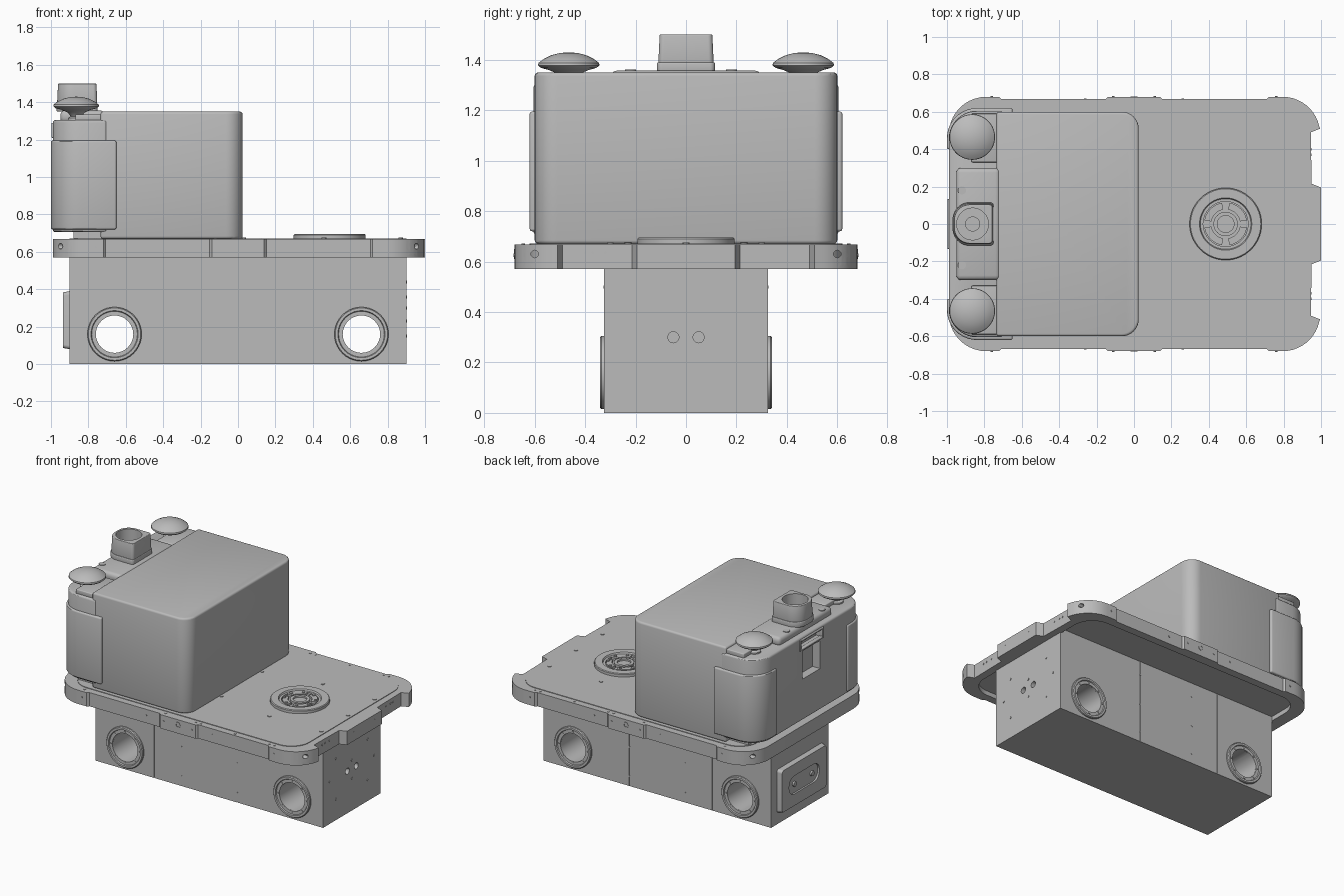
import bpy, bmesh, math
from math import pi, sin, cos, radians
from mathutils import Matrix, Vector

if "Cube" in bpy.data.objects:
    bpy.data.objects.remove(bpy.data.objects["Cube"], do_unlink=True)

grey = bpy.data.materials.new("plain grey")
grey.use_nodes = True
GREY = (0.5, 0.5, 0.5, 1)
grey.diffuse_color = GREY
grey.node_tree.nodes["Principled BSDF"].inputs["Base Color"].default_value = GREY
parts = []


def finish(name, bm, bevel=0, segments=3):
    bmesh.ops.recalc_face_normals(bm, faces=bm.faces)
    mesh = bpy.data.meshes.new(name)
    bm.to_mesh(mesh)
    bm.free()
    mesh.materials.append(grey)
    ob = bpy.data.objects.new(name, mesh)
    bpy.context.collection.objects.link(ob)
    parts.append(ob)
    if bevel:
        mod = ob.modifiers.new("edge", "BEVEL")
        mod.width, mod.segments = bevel, segments
        mod.limit_method, mod.angle_limit = "ANGLE", radians(50)
        apply(ob, mod)
    return ob


def apply(ob, mod):
    with bpy.context.temp_override(object=ob, active_object=ob, selected_objects=[ob]):
        bpy.ops.object.modifier_apply(modifier=mod.name)


def cut(ob, cutter):
    mod = ob.modifiers.new("cut", "BOOLEAN")
    mod.operation, mod.solver, mod.object = "DIFFERENCE", "EXACT", cutter
    apply(ob, mod)
    parts.remove(cutter)
    bpy.data.objects.remove(cutter, do_unlink=True)


def arc(cx, cy, r, a0, a1, n=10):
    return [(cx + r * cos(radians(a0 + (a1 - a0) * i / n)),
             cy + r * sin(radians(a0 + (a1 - a0) * i / n))) for i in range(n + 1)]


def rounded(x0, x1, y0, y1, rr=0, rl=0):
    """Rounded rectangle; rr for the corners at x1, rl for those at x0."""
    pts = []
    for x, y, sx, sy, a, r in ((x1, y1, 1, 1, 0, rr), (x0, y1, -1, 1, 90, rl),
                               (x0, y0, -1, -1, 180, rl), (x1, y0, 1, -1, 270, rr)):
        pts += arc(x - sx * r, y - sy * r, r, a, a + 90) if r else [(x, y)]
    return pts


def extrude(name, pts, z0, z1, bevel=0, matrix=None, top_scale=1, segments=3):
    bm = bmesh.new()
    c = sum((Vector(p) for p in pts), Vector((0, 0))) / len(pts)
    low = [bm.verts.new((x, y, z0)) for x, y in pts]
    high = [bm.verts.new((*(c + (Vector(p) - c) * top_scale), z1)) for p in pts]
    bm.faces.new(low)
    bm.faces.new(high)
    for i in range(len(pts)):
        j = (i + 1) % len(pts)
        bm.faces.new((low[i], low[j], high[j], high[i]))
    if matrix:
        bm.transform(matrix)
    return finish(name, bm, bevel, segments)


def box(name, x0, x1, y0, y1, z0, z1, bevel=0):
    return extrude(name, rounded(x0, x1, y0, y1), z0, z1, bevel)


def facing(direction, at):
    """Places local z along a direction."""
    return Matrix.Translation(at) @ Vector(direction).to_track_quat("Z", "Y").to_matrix().to_4x4()


def lathe(name, profile, at, direction=(0, 0, 1), n=40):
    bm = bmesh.new()
    vs = [bm.verts.new((r, 0, z)) for r, z in profile]
    es = [bm.edges.new(p) for p in zip(vs, vs[1:])]
    bmesh.ops.spin(bm, geom=vs + es, axis=(0, 0, 1), cent=(0, 0, 0), angle=2 * pi, steps=n)
    bmesh.ops.remove_doubles(bm, verts=bm.verts, dist=1e-5)
    bm.transform(facing(direction, at))
    return finish(name, bm)


def rod(name, r, length, at, direction=(0, 0, 1), n=12, r2=None):
    return lathe(name, [(0, 0), (r, 0), (r if r2 is None else r2, length), (0, length)],
                 at, direction, n)


# Chassis with wheel bores, seams and wheel flanges
chassis = box("chassis", -0.9, 0.9, -0.325, 0.325, 0, 0.61)
for x in (-0.66, 0.66):
    cut(chassis, rod("bore", 0.1, 1, (x, 0.5, 0.16), (0, -1, 0), 32))
for x in (-0.435, 0.22):
    for s in (-1, 1):
        cut(chassis, box("seam", x - 0.002, x + 0.002, s * 0.325 - 0.004, s * 0.325 + 0.004, -0.1, 0.7))
for y in (-0.05, 0.05):
    cut(chassis, rod("port", 0.022, 0.2, (0.8, y, 0.3), (1, 0, 0), 20))
for s in (-1, 1):
    for x in (-0.66, 0.66):
        lathe("wheel_flange", [(0.1, -0.01), (0.1, 0.008), (0.122, 0.008), (0.126, 0.016),
                               (0.14, 0.016), (0.145, 0.01), (0.145, -0.01)],
              (x, s * 0.325, 0.16), (0, s, 0))
        for k in range(8):
            a = k * pi / 4
            rod("flange_bolt", 0.006, 0.012, (x + 0.112 * cos(a), s * 0.325, 0.16 + 0.112 * sin(a)), (0, s, 0), 8)
    for x in (-0.22, 0.22):
        for z in (0.07, 0.28, 0.5):
            rod("side_bolt", 0.006, 0.003, (x, s * 0.325, z), (0, s, 0), 8)
    for y, z in ((0.18, 0.44), (0.25, 0.3), (0.18, 0.15)):
        rod("end_bolt", 0.008, 0.004, (0.9, s * y, z), (1, 0, 0), 8)
for z in (0.23, 0.36):
    rod("end_bolt", 0.008, 0.004, (0.9, 0, z), (1, 0, 0), 8)

# Rear cover with a rounded slot
to_rear = Matrix(((0, 0, -1, -0.9), (1, 0, 0, 0), (0, 1, 0, 0), (0, 0, 0, 1)))
cover = extrude("rear_cover", rounded(-0.26, 0.26, 0.08, 0.39, 0.02, 0.02), 0, 0.035, 0, to_rear, 0.96)
cut(cover, extrude("slot", rounded(-0.17, 0.17, 0.17, 0.3, 0.06, 0.06), 0.022, 0.1, 0, to_rear))
for y in (-0.1, 0.1):
    rod("cover_knob", 0.018, 0.014, (-0.92, y, 0.235), (-1, 0, 0))

# Deck rim: stepped outline, hollow underneath, tie-down holes in the corners
half = [(1, 0.195), (0.95, 0.215), (0.945, 0.49), (0.995, 0.51)]
half += arc(0.795, 0.48, 0.2, 12, 90)
for x in (0.72, -0.14):
    half += [(x, 0.68), (x - 0.012, 0.667), (x - 0.558, 0.667), (x - 0.57, 0.68)]
    if x > 0:
        half[-2:] = [(0.152, 0.667), (0.14, 0.68)]
    else:
        half[-2:] = [(-0.708, 0.667), (-0.72, 0.68)]
half += arc(-0.79, 0.48, 0.2, 90, 180)
outline = half + [(x, -y) for x, y in reversed(half)]
rim = extrude("deck_rim", outline, 0.57, 0.668)
cut(rim, extrude("underside", rounded(-0.9, 0.89, -0.61, 0.61, 0.15, 0.15), 0.5, 0.603))
for sx in (-1, 1):
    for sy in (-1, 1):
        cut(rim, rod("funnel", 0.02, 0.09, (sx * 0.88, sy * 0.57, 0.63), (sx, sy, 0), 24, 0.047))
    cut(rim, rod("eye_y", 0.015, 2, (sx * 0.92, -1, 0.63), (0, 1, 0)))
    cut(rim, rod("eye_x", 0.015, 2, (-1, sx * 0.6, 0.63), (1, 0, 0)))
extrude("deck_plate", rounded(-0.9, 0.9, -0.62, 0.62, 0.14, 0.14), 0.602, 0.672)

# Rim fixings
for s in (-1, 1):
    for x in (-0.76, -0.12, 0.12, 0.16, 0.43, 0.7, 0.74):
        rod("rim_bolt", 0.007, 0.003, (x, s * 0.645, 0.668), n=8)
    for x in (-0.76, -0.26, -0.11, 0.11, 0.26, 0.76):
        rod("edge_bolt", 0.007, 0.004, (x, s * 0.666 if 0.15 < abs(x) < 0.71 else s * 0.68, 0.625), (0, s, 0), 8)
    lathe("side_socket", [(0.012, 0), (0.012, 0.003), (0.02, 0.003), (0.02, 0)], (0, s * 0.68, 0.63), (0, s, 0), 20)
    for y in (0.32, 0.37, 0.4):
        rod("front_rim_bolt", 0.007, 0.004, (0.946, s * y, 0.635), (1, 0, 0), 8)
    rod("bumper_bolt", 0.007, 0.003, (0.998, s * 0.12, 0.63), (1, 0, 0), 8)
    for x, y in ((0.46, 0.3), (0.87, 0.3), (0.03, 0.23)):
        rod("deck_bolt", 0.013, 0.004, (x, s * y, 0.672))
rod("deck_bolt", 0.013, 0.004, (0.87, 0, 0.672))
lathe("bumper_socket", [(0.014, 0), (0.014, 0.002), (0.022, 0.002), (0.022, 0)], (0.998, 0, 0.63), (1, 0, 0), 20)

# Mounting turret on the deck
T = (0.49, 0, 0.67)
lathe("turret_ring", [(0.12, 0), (0.12, 0.015), (0.135, 0.015), (0.14, 0.025), (0.188, 0.025), (0.193, 0.02), (0.193, 0)], T, n=56)
lathe("turret_hub", [(0, 0.008), (0.045, 0.008), (0.045, 0.02), (0.065, 0.02), (0.065, 0), (0, 0)], T)
for k in range(4):
    a = 90 * k + 10
    pts = arc(0, 0, 0.115, a, a + 70) + arc(0, 0, 0.078, a + 70, a)
    extrude("turret_segment", pts, 0, 0.018, 0, Matrix.Translation(T))
for k in range(8):
    a = radians(45 * k + 22.5)
    rod("turret_bolt", 0.011, 0.024, (T[0] + 0.105 * cos(a), 0.105 * sin(a), 0.67))

# Cargo box
extrude("cargo_box", rounded(-0.735, 0.025, -0.6, 0.6, 0.09), 0.67, 1.35, 0.014)

# Sensor head behind the box, with its neck and wrap-around side panels
box("head_neck", -0.88, -0.7, -0.55, 0.55, 0.66, 0.72)
head = extrude("sensor_head", rounded(-0.99, -0.7, -0.605, 0.605, 0, 0.15), 0.705, 1.305, 0.015)
cut(head, box("handle_pocket", -1.1, -0.93, -0.1, 0.1, 1.0, 1.2))
cut(head, box("grip_slot", -1.1, -0.945, -0.12, 0.12, 1.22, 1.27))
for s in (-1, 1):
    pts = [(-0.65, 0.4)] + [(-0.65, 0.62)] + arc(-0.84, 0.46, 0.16, 90, 180) + [(-1, 0.4)]
    extrude("side_panel", [(x, s * y) for x, y in pts], 0.72, 1.195, 0.01)
    box("antenna_pad", -0.87, -0.72, s * 0.46 - 0.13, s * 0.46 + 0.13, 1.3, 1.335, 0.006)
box("head_top", -0.95, -0.715, -0.3, 0.3, 1.29, 1.357, 0.025)
for y in (-0.22, 0.18):
    rod("top_button", 0.022, 0.006, (-0.92, y, 1.355), n=20)

# Grip handle across the top of the pocket
for z in (1.21, 1.275):
    box("grip_bar", -0.998, -0.97, -0.13, 0.13, z, z + 0.015, 0.005)
for s in (-1, 1):
    box("grip_end", -0.998, -0.97, s * 0.125 - 0.008, s * 0.125 + 0.008, 1.21, 1.29, 0.004)

# Scanner tower: rounded at the rear, flat towards the box, open on top
extrude("tower_base", rounded(-0.97, -0.75, -0.115, 0.115, 0.02, 0.09), 1.35, 1.39, 0.006)
tower = extrude("tower", rounded(-0.968, -0.752, -0.11, 0.11, 0.02, 0.09), 1.38, 1.5, 0.004, None, 0.95)
cut(tower, rod("well", 0.085, 0.2, (-0.863, 0, 1.42), n=36))
rod("well_core", 0.04, 0.025, (-0.863, 0, 1.415), n=24)

# Mushroom antennas
for y in (-0.465, 0.465):
    lathe("antenna", [(0, 1.29), (0.045, 1.29), (0.045, 1.315), (0.03, 1.325), (0.045, 1.345),
                      (0.08, 1.36), (0.11, 1.368), (0.122, 1.378), (0.12, 1.388), (0.1, 1.403),
                      (0.07, 1.418), (0.035, 1.427), (0, 1.43)], (-0.865, y, 0), n=44)

# Smooth curved surfaces, keep edges crisp
bpy.ops.object.select_all(action="DESELECT")
for ob in parts:
    ob.select_set(True)
bpy.context.view_layer.objects.active = parts[0]
bpy.ops.object.shade_smooth_by_angle(angle=radians(30))
